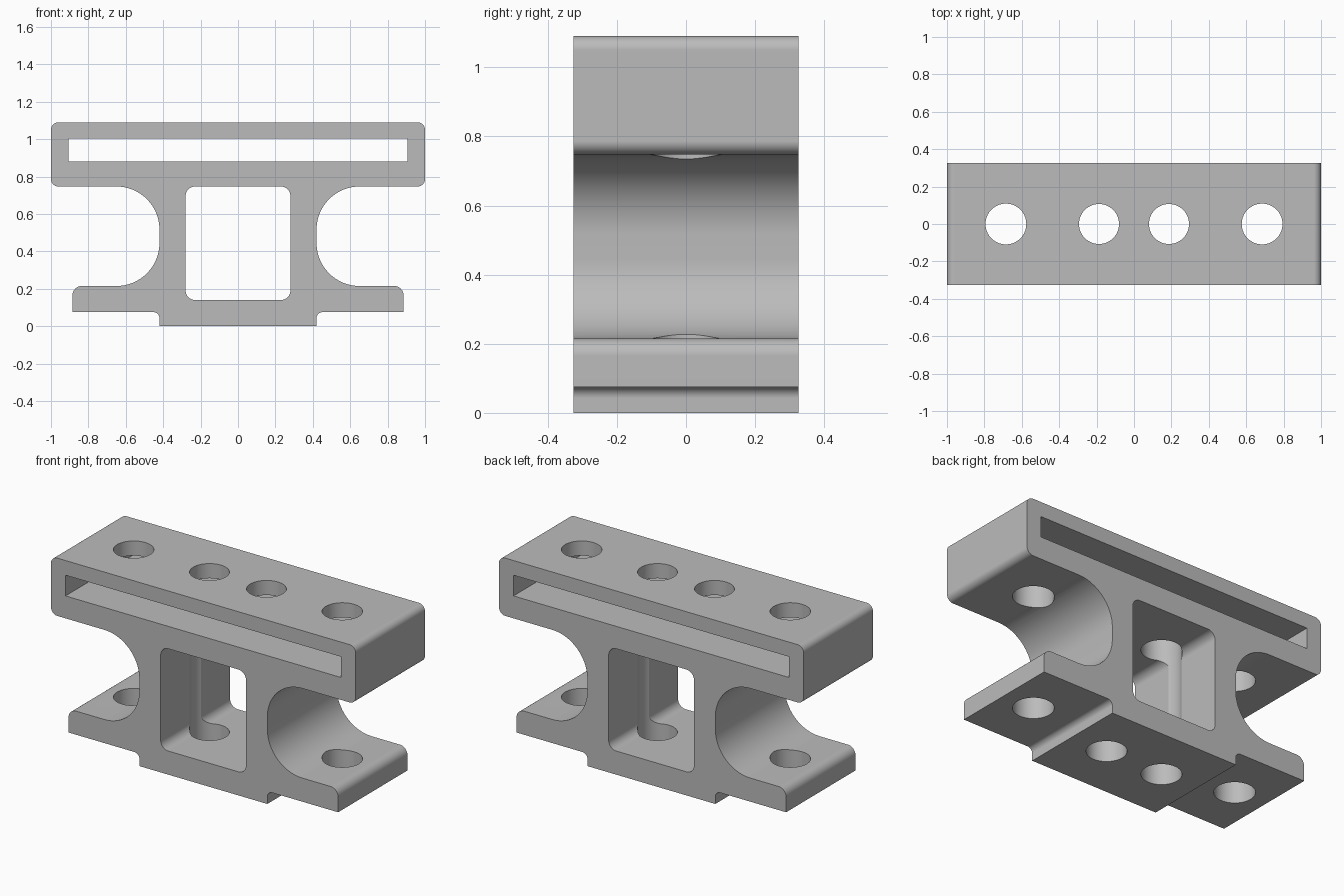
import bpy, bmesh, math
from mathutils import Vector

cube = bpy.data.objects.get("Cube")
if cube:
    bpy.data.objects.remove(cube, do_unlink=True)

HALF_DEPTH = 0.325

grey = bpy.data.materials.new("plain grey")
grey.use_nodes = True
colour = (0.5, 0.5, 0.5, 1)
grey.diffuse_color = colour
grey.node_tree.nodes["Principled BSDF"].inputs["Base Color"].default_value = colour


def rounded(corners, steps=16):
    """Turn (x, z, radius) corners into an outline with filleted corners."""
    outline = []
    for i, (x, z, r) in enumerate(corners):
        p = Vector((x, z))
        if r == 0:
            outline.append(p)
            continue
        a = (Vector(corners[i - 1][:2]) - p).normalized()
        b = (Vector(corners[(i + 1) % len(corners)][:2]) - p).normalized()
        centre = p + (a + b) * r          # all corners are right angles
        for k in range(steps + 1):
            t = math.pi / 2 * k / steps
            outline.append(centre - b * r * math.cos(t) - a * r * math.sin(t))
    return outline


def make_object(name, bm):
    bmesh.ops.recalc_face_normals(bm, faces=bm.faces)
    mesh = bpy.data.meshes.new(name)
    bm.to_mesh(mesh)
    bm.free()
    mesh.materials.append(grey)
    obj = bpy.data.objects.new(name, mesh)
    bpy.context.collection.objects.link(obj)
    return obj


def extrude(name, outline, half_depth):
    bm = bmesh.new()
    face = bm.faces.new([bm.verts.new((p.x, -half_depth, p.y)) for p in outline])
    new = bmesh.ops.extrude_face_region(bm, geom=[face])["geom"]
    bmesh.ops.translate(bm, vec=(0, 2 * half_depth, 0),
                        verts=[v for v in new if isinstance(v, bmesh.types.BMVert)])
    return make_object(name, bm)


def box_corners(w, low, high, r):
    return [(w, low, r), (w, high, r), (-w, high, r), (-w, low, r)]


def drill(name, x, r):
    bm = bmesh.new()
    bmesh.ops.create_cone(bm, cap_ends=True, segments=64, radius1=r, radius2=r, depth=3)
    bmesh.ops.translate(bm, vec=(x, 0, 0.5), verts=bm.verts)
    return make_object(name, bm)


# Bracket body: one side of the section, mirrored to the other
side = [(0.42, 0, 0), (0.42, 0.075, 0.032), (0.885, 0.075, 0), (0.885, 0.215, 0.05),
        (0.42, 0.215, 0.23), (0.42, 0.747, 0.23), (1, 0.747, 0.04), (1, 1.09, 0.04)]
section = side + [(-x, z, r) for x, z, r in reversed(side)]
body = extrude("bracket_body", rounded(section), HALF_DEPTH)

# Central window, long slot and vertical bolt holes
cutters = [extrude("window_cutter", rounded(box_corners(0.28, 0.14, 0.747, 0.05)), 1),
           extrude("slot_cutter", rounded(box_corners(0.905, 0.88, 1.003, 0)), 1)]
for s in (-1, 1):
    cutters.append(drill("outer_hole_cutter", s * 0.685, 0.109))
    cutters.append(drill("inner_hole_cutter", s * 0.187, 0.107))

bpy.ops.object.select_all(action="DESELECT")
body.select_set(True)
bpy.context.view_layer.objects.active = body
for cutter in cutters:
    mod = body.modifiers.new(cutter.name, "BOOLEAN")
    mod.operation = "DIFFERENCE"
    mod.solver = "EXACT"
    mod.object = cutter
    bpy.ops.object.modifier_apply(modifier=mod.name)
    bpy.data.objects.remove(cutter, do_unlink=True)

# Smooth fillets and bores, crisp edges, flat planes
bpy.ops.object.shade_smooth_by_angle(angle=math.radians(30))
weighted = body.modifiers.new("flat_planes", "WEIGHTED_NORMAL")
weighted.keep_sharp = True
